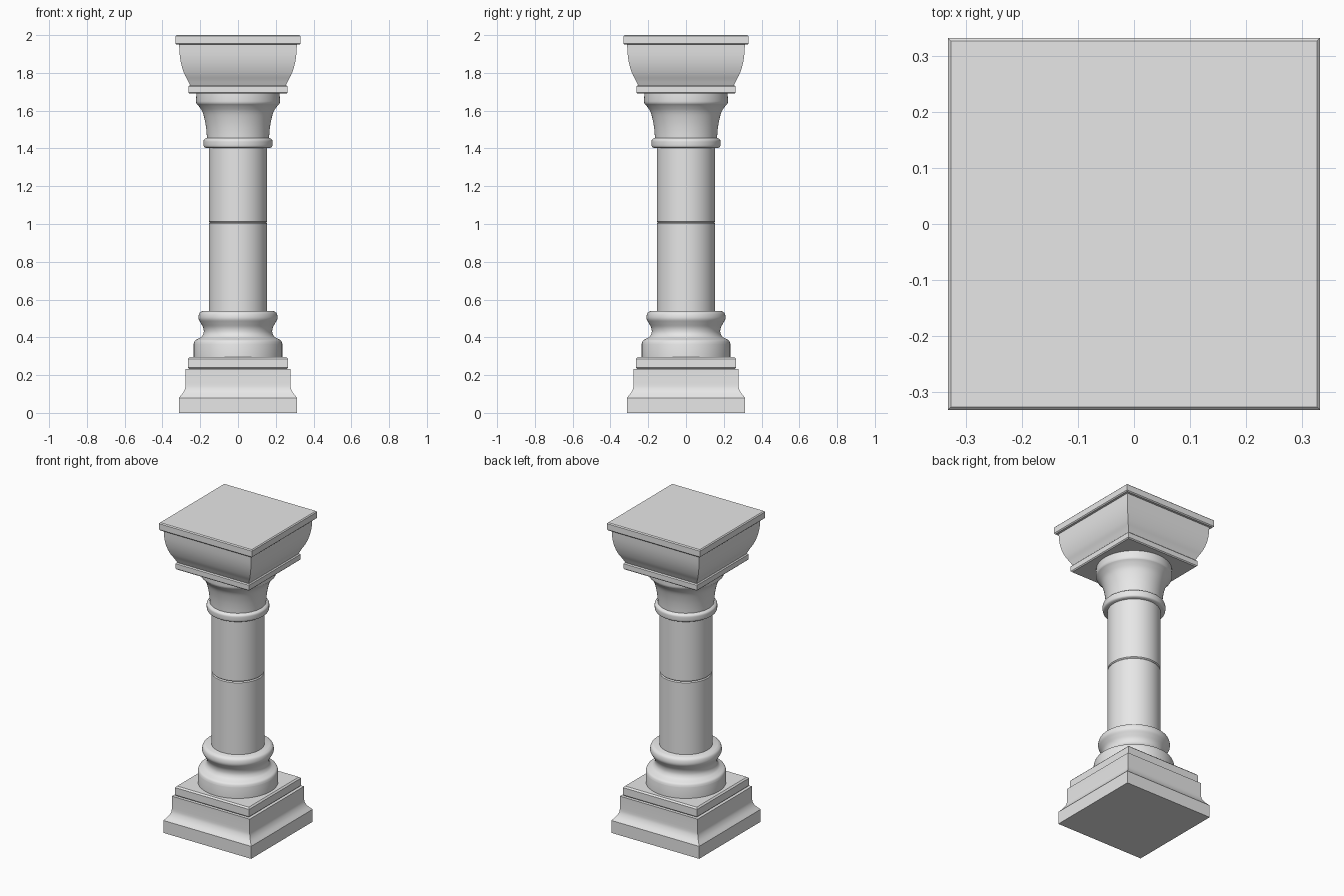
import bpy, math

cube = bpy.data.objects.get("Cube")
if cube:
    bpy.data.objects.remove(cube, do_unlink=True)

stone = bpy.data.materials.new("grey_stone")
stone.use_nodes = True
stone.diffuse_color = (0.8, 0.8, 0.8, 1)
stone.node_tree.nodes["Principled BSDF"].inputs["Base Color"].default_value = (0.8, 0.8, 0.8, 1)


def smooth_profile(points, steps=4):
    """Catmull-Rom interpolation of a (radius, z) profile."""
    out = []
    for i in range(len(points) - 1):
        a, b, c, d = (points[max(0, min(len(points) - 1, i + k))] for k in (-1, 0, 1, 2))
        for s in range(steps):
            t = s / steps
            out.append(tuple(
                0.5 * (2 * q + (r - p) * t + (2 * p - 5 * q + 4 * r - w) * t ** 2
                       + (3 * q - p - 3 * r + w) * t ** 3)
                for p, q, r, w in zip(a, b, c, d)))
    return out + [points[-1]]


def turned(name, profile, sides=64):
    """Sweep a (half width, z) profile round the z axis; four sides give a square part."""
    scale = math.sqrt(2) if sides == 4 else 1
    verts, faces = [], []
    for r, z in profile:
        for k in range(sides):
            a = 2 * math.pi * (k + 0.5) / sides
            verts.append((r * scale * math.cos(a), r * scale * math.sin(a), z))
    for i in range(len(profile) - 1):
        for k in range(sides):
            n = (k + 1) % sides
            faces.append((i * sides + k, i * sides + n, (i + 1) * sides + n, (i + 1) * sides + k))
    last = (len(profile) - 1) * sides
    faces.append(tuple(reversed(range(sides))))
    faces.append(tuple(range(last, last + sides)))
    mesh = bpy.data.meshes.new(name)
    mesh.from_pydata(verts, [], faces)
    mesh.materials.append(stone)
    obj = bpy.data.objects.new(name, mesh)
    bpy.context.collection.objects.link(obj)
    bpy.ops.object.select_all(action='DESELECT')
    obj.select_set(True)
    bpy.context.view_layer.objects.active = obj
    bpy.ops.object.shade_smooth_by_angle(angle=math.radians(35))
    return obj


def slab(name, half, z0, z1, bevel, sides=4):
    """Straight-sided block or drum with chamfered rims."""
    return turned(name, [(half - bevel, z0), (half, z0 + bevel),
                         (half, z1 - bevel), (half - bevel, z1)], sides)


# Square foot with a cove, and the step on it
cove = smooth_profile([(0.313, 0.08), (0.292, 0.105), (0.28, 0.13), (0.277, 0.155)])
turned("plinth", [(0.313, 0)] + cove + [(0.277, 0.232)], 4)
slab("plinth_step", 0.264, 0.23, 0.295, 0.009)

# Round base moulding
base = smooth_profile([(0.235, 0.365), (0.228, 0.383), (0.208, 0.394), (0.192, 0.405),
                       (0.182, 0.425), (0.184, 0.45), (0.197, 0.475), (0.208, 0.495),
                       (0.209, 0.513), (0.203, 0.53), (0.188, 0.54)])
turned("base_moulding", [(0.235, 0.29)] + base)

# Shaft drums meeting at a fine joint
slab("lower_shaft", 0.155, 0.53, 1.008, 0.006, 64)
slab("upper_shaft", 0.155, 1.008, 1.42, 0.006, 64)

# Neck ring and flared bell
ring = smooth_profile([(0.172, 1.403), (0.181, 1.41), (0.183, 1.428), (0.181, 1.445), (0.168, 1.455)])
turned("neck_ring", ring)
bell = smooth_profile([(0.164, 1.44), (0.167, 1.49), (0.174, 1.54), (0.187, 1.59),
                       (0.205, 1.62), (0.221, 1.638)])
turned("capital_bell", bell + [(0.223, 1.65), (0.22, 1.695)])

# Square capital
slab("lower_abacus", 0.262, 1.69, 1.734, 0.006)
ogee = smooth_profile([(0.253, 1.732), (0.267, 1.762), (0.284, 1.795), (0.299, 1.84),
                       (0.308, 1.89), (0.312, 1.952)])
turned("capital_block", ogee, 4)
slab("top_slab", 0.332, 1.95, 2.0, 0.006)
